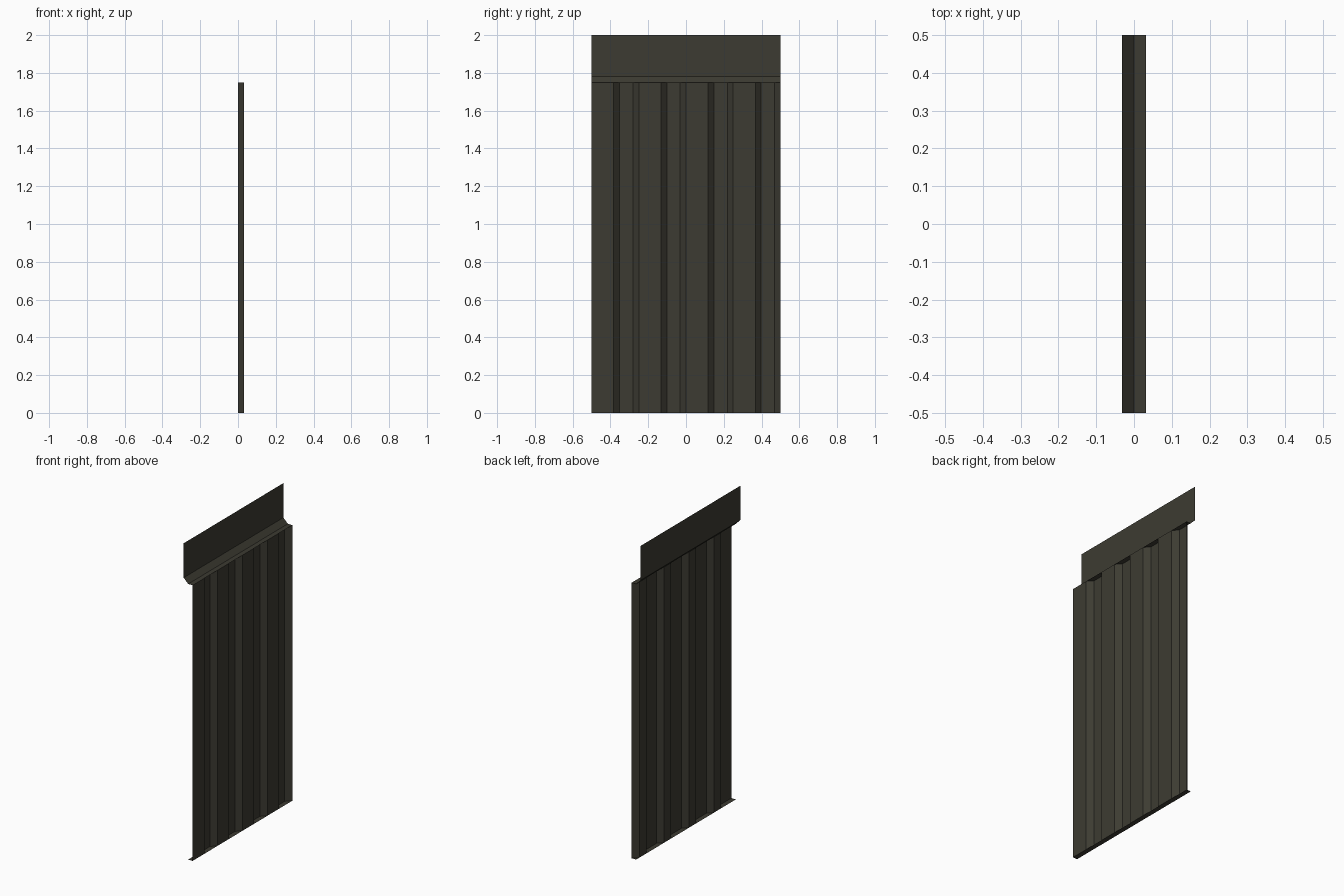
import bpy, bmesh

if "Cube" in bpy.data.objects:
    bpy.data.objects.remove(bpy.data.objects["Cube"])

D = 1 / 32  # rib depth and bend size

metal = bpy.data.materials.new("dark olive metal")
metal.diffuse_color = (0.046, 0.044, 0.032, 1)
metal.use_nodes = True
metal.node_tree.nodes["Principled BSDF"].inputs["Base Color"].default_value = metal.diffuse_color


def sheet(name, points, offset):
    """Sweep an open profile along one offset vector into a thin folded sheet."""
    bm = bmesh.new()
    a = [bm.verts.new(p) for p in points]
    b = [bm.verts.new([p[i] + offset[i] for i in range(3)]) for p in points]
    for i in range(len(points) - 1):
        bm.faces.new((a[i], a[i + 1], b[i + 1], b[i]))
    mesh = bpy.data.meshes.new(name)
    bm.to_mesh(mesh)
    bm.free()
    mesh.materials.append(metal)
    obj = bpy.data.objects.new(name, mesh)
    bpy.context.collection.objects.link(obj)
    return obj


# Corrugated panel: four repeats of ridge, slope, valley, slope
profile = []
for k in range(4):
    y = -0.5 + 0.25 * k
    profile += [(D, y, 0), (D, y + 0.117, 0),
                (0, y + 0.117 + D, 0), (0, y + 0.25 - D, 0)]
profile.append((D, 0.5, 0))
sheet("corrugated_panel", profile, (0, 0, 1.75))

# Top flashing: ledge, bent slope and upright plate
sheet("top_flashing",
      [(D, -0.5, 1.75), (0, -0.5, 1.75), (-D, -0.5, 1.75 + D), (-D, -0.5, 2)],
      (0, 1, 0))

# Bottom closing strip
sheet("bottom_strip", [(0, -0.5, 0), (D, -0.5, 0)], (0, 1, 0))
